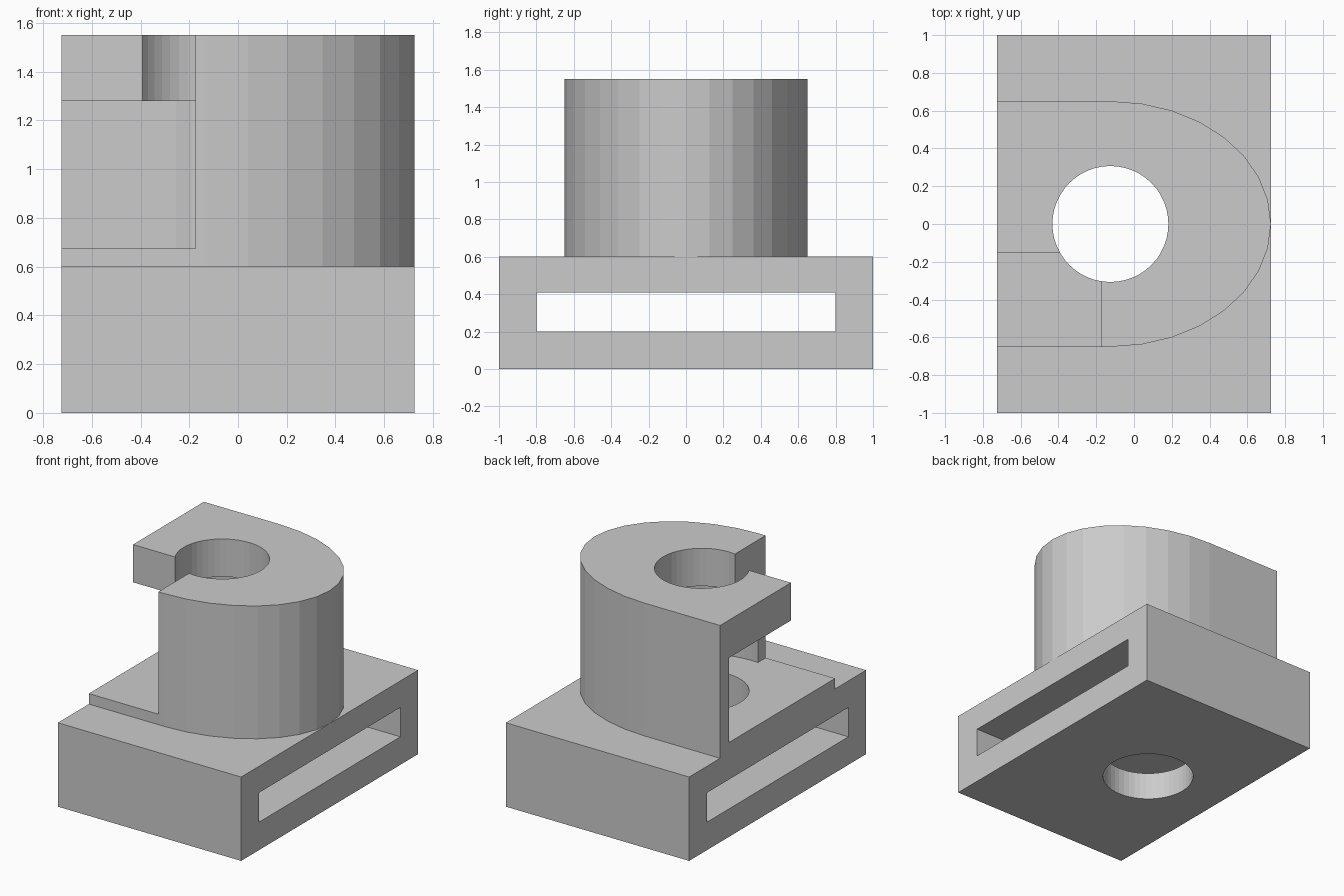
import bpy, bmesh, math

if "Cube" in bpy.data.objects:
    bpy.data.objects.remove(bpy.data.objects["Cube"])

grey = bpy.data.materials.new("plain_grey")
grey.diffuse_color = (0.6, 0.6, 0.6, 1)
grey.use_nodes = True
grey.node_tree.nodes["Principled BSDF"].inputs["Base Color"].default_value = grey.diffuse_color

HOLE_X = -0.125  # axis of the bore and the round end


def prism(name, outline, z0, z1):
    """Extrude a counter-clockwise xy outline from z0 to z1."""
    bm = bmesh.new()
    face = bm.faces.new([bm.verts.new((x, y, z0)) for x, y in outline])
    up = bmesh.ops.extrude_face_region(bm, geom=[face])["geom"]
    bmesh.ops.translate(bm, vec=(0, 0, z1 - z0),
                        verts=[v for v in up if isinstance(v, bmesh.types.BMVert)])
    bmesh.ops.recalc_face_normals(bm, faces=bm.faces)
    mesh = bpy.data.meshes.new(name)
    bm.to_mesh(mesh)
    bm.free()
    mesh.materials.append(grey)
    ob = bpy.data.objects.new(name, mesh)
    bpy.context.collection.objects.link(ob)
    return ob


def rect(x0, x1, y0, y1):
    return [(x0, y0), (x1, y0), (x1, y1), (x0, y1)]


def arc(rx, ry, a0, a1, n):
    """Points on an ellipse around the bore axis, n steps from a0 to a1 degrees."""
    angles = [math.radians(a0 + (a1 - a0) * i / n) for i in range(n + 1)]
    return [(HOLE_X + rx * math.cos(a), ry * math.sin(a)) for a in angles]


def combine(target, tool, operation):
    """Apply a boolean and remove the tool."""
    mod = target.modifiers.new("cut", 'BOOLEAN')
    mod.operation = operation
    mod.solver = 'EXACT'
    mod.object = tool
    bpy.context.view_layer.objects.active = target
    bpy.ops.object.modifier_apply(modifier=mod.name)
    bpy.data.objects.remove(tool)


# Base block with the D-shaped tower on top
body = prism("holder_body", rect(-0.725, 0.725, -1, 1), 0, 0.6)
tower = prism("tower", [(-0.725, -0.65)] + arc(0.85, 0.65, -90, 90, 16) + [(-0.725, 0.65)],
              0.6, 1.55)
combine(body, tower, 'UNION')

# Strap slot running through the base
combine(body, prism("strap_slot", rect(-1, 1, -0.8, 0.8), 0.2, 0.41), 'DIFFERENCE')

# Inner pocket: straight entry from the left ending in a round seat
half = math.degrees(math.asin(0.55 / 0.565))
pocket = [(-0.9, -0.55)] + arc(0.565, 0.565, half - 180, 180 - half, 32) + [(-0.9, 0.55)]
combine(body, prism("pocket", pocket, 0.675, 1.28), 'DIFFERENCE')

# Open front-left corner
combine(body, prism("corner_notch", rect(-0.9, -0.175, -0.9, -0.15), 0.675, 1.8), 'DIFFERENCE')

# Vertical bore through everything
combine(body, prism("bore", arc(0.307, 0.307, 0, 352.5, 47), -0.2, 1.8), 'DIFFERENCE')
